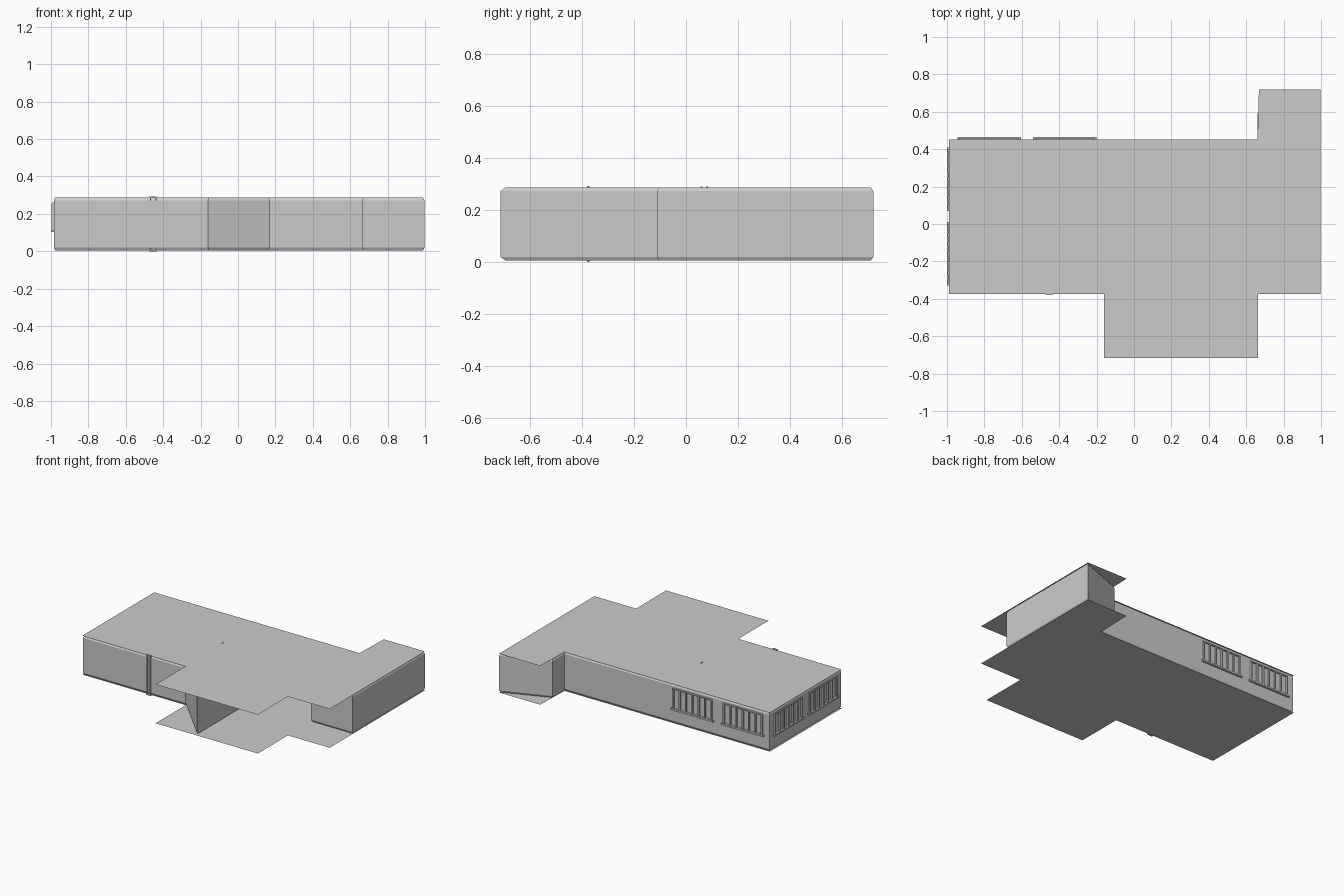
import bpy, bmesh
from mathutils import Vector

if "Cube" in bpy.data.objects:
    bpy.data.objects.remove(bpy.data.objects["Cube"])

FLOOR_Z, CEIL_Z = 0.005, 0.287


def make_object(name, bm):
    mesh = bpy.data.meshes.new(name)
    bm.to_mesh(mesh)
    bm.free()
    obj = bpy.data.objects.new(name, mesh)
    bpy.context.collection.objects.link(obj)
    return obj


def slab(name, outline, z, up):
    bm = bmesh.new()
    face = bm.faces.new([bm.verts.new((x, y, z)) for x, y in outline])
    bm.normal_update()
    if (face.normal.z > 0) != up:
        face.normal_flip()
    return make_object(name, bm)


def add_box(bm, lo, hi):
    lo, hi = Vector(lo), Vector(hi)
    ret = bmesh.ops.create_cube(bm, size=1)
    for v in ret["verts"]:
        v.co = Vector([(lo[i] + hi[i]) / 2 + v.co[i] * (hi[i] - lo[i]) for i in range(3)])


def wall_loop(name, path, levels):
    """Closed clockwise wall; levels are (height, inward offset)."""
    bm = bmesh.new()
    pts = [Vector(p) for p in path]
    n = len(pts)
    rings = []
    for z, inset in levels:
        ring = []
        for i, p in enumerate(pts):
            a = (p - pts[i - 1]).normalized()
            b = (pts[(i + 1) % n] - p).normalized()
            na, nb = Vector((a.y, -a.x)), Vector((b.y, -b.x))
            q = p + (na + nb) * inset / (1 + na.dot(nb))
            ring.append(bm.verts.new((q.x, q.y, z)))
        rings.append(ring)
    for low, high in zip(rings, rings[1:]):
        for i in range(n):
            j = (i + 1) % n
            bm.faces.new((low[j], low[i], high[i], high[j]))
    return make_object(name, bm)


# Floor and ceiling share one stepped outline
outline = [(-0.99, 0.452), (0.66, 0.452), (0.668, 0.72), (0.998, 0.72),
           (0.998, -0.373), (0.662, -0.373), (0.662, -0.717),
           (-0.16, -0.717), (-0.16, -0.373), (-0.99, -0.373)]
slab("floor", outline, FLOOR_Z, False)
slab("ceiling", outline, CEIL_Z, True)

# Perimeter walls: hall plus the corridor that wraps around a front recess
path = [(-0.985, 0.45), (0.66, 0.45), (0.66, 0.59), (0.997, 0.72),
        (0.997, -0.112), (0.665, -0.112), (0.665, 0.12), (0.17, 0.12),
        (0.17, -0.712), (-0.16, -0.372), (-0.985, -0.372)]
wall_loop("perimeter_wall", path,
          [(FLOOR_Z, 0.008), (0.02, 0), (0.272, 0), (CEIL_Z, 0.008)])

# Interior wall between hall and corridor, with a doorway
bm = bmesh.new()
for y0, y1, z0 in ((-0.37, -0.04, FLOOR_Z), (0.12, 0.445, FLOOR_Z), (-0.04, 0.12, 0.21)):
    bm.faces.new([bm.verts.new((-0.163, y, z)) for y, z in
                  ((y0, z0), (y1, z0), (y1, CEIL_Z), (y0, CEIL_Z))])
make_object("interior_wall", bm)


# Barred windows on the back and left walls
def window(name, start, length, on_back):
    bm = bmesh.new()

    def piece(u0, u1, z0, z1, depth):
        if on_back:
            add_box(bm, (u0, 0.445, z0), (u1, 0.45 + depth, z1))
        else:
            add_box(bm, (-0.985 - depth, u0, z0), (-0.98, u1, z1))

    end = start + length
    piece(start, end, 0.102, 0.114, 0.015)
    piece(start + 0.01, end - 0.01, 0.252, 0.26, 0.009)
    bars = 7
    for i in range(bars):
        u = start + 0.018 + (length - 0.036) * i / (bars - 1)
        piece(u - 0.005, u + 0.005, 0.112, 0.255, 0.011)
    make_object(name, bm)


for i, x in enumerate((-0.945, -0.54)):
    window(f"back_window_{i + 1}", x, 0.34, True)
for i, y in enumerate((-0.33, 0.07)):
    window(f"left_window_{i + 1}", y, 0.34, False)

# Slim double post on the front wall
bm = bmesh.new()
for x in (-0.467, -0.44):
    add_box(bm, (x - 0.003, -0.38, 0.004), (x + 0.003, -0.37, 0.288))
for z0, z1 in ((0, 0.008), (0.284, 0.292)):
    add_box(bm, (-0.472, -0.38, z0), (-0.435, -0.37, z1))
make_object("front_post", bm)

# Small fitting poking through the ceiling
bm = bmesh.new()
for y in (0.06, 0.08):
    add_box(bm, (-0.178, y - 0.004, 0.284), (-0.168, y + 0.004, 0.289))
make_object("ceiling_fitting", bm)
